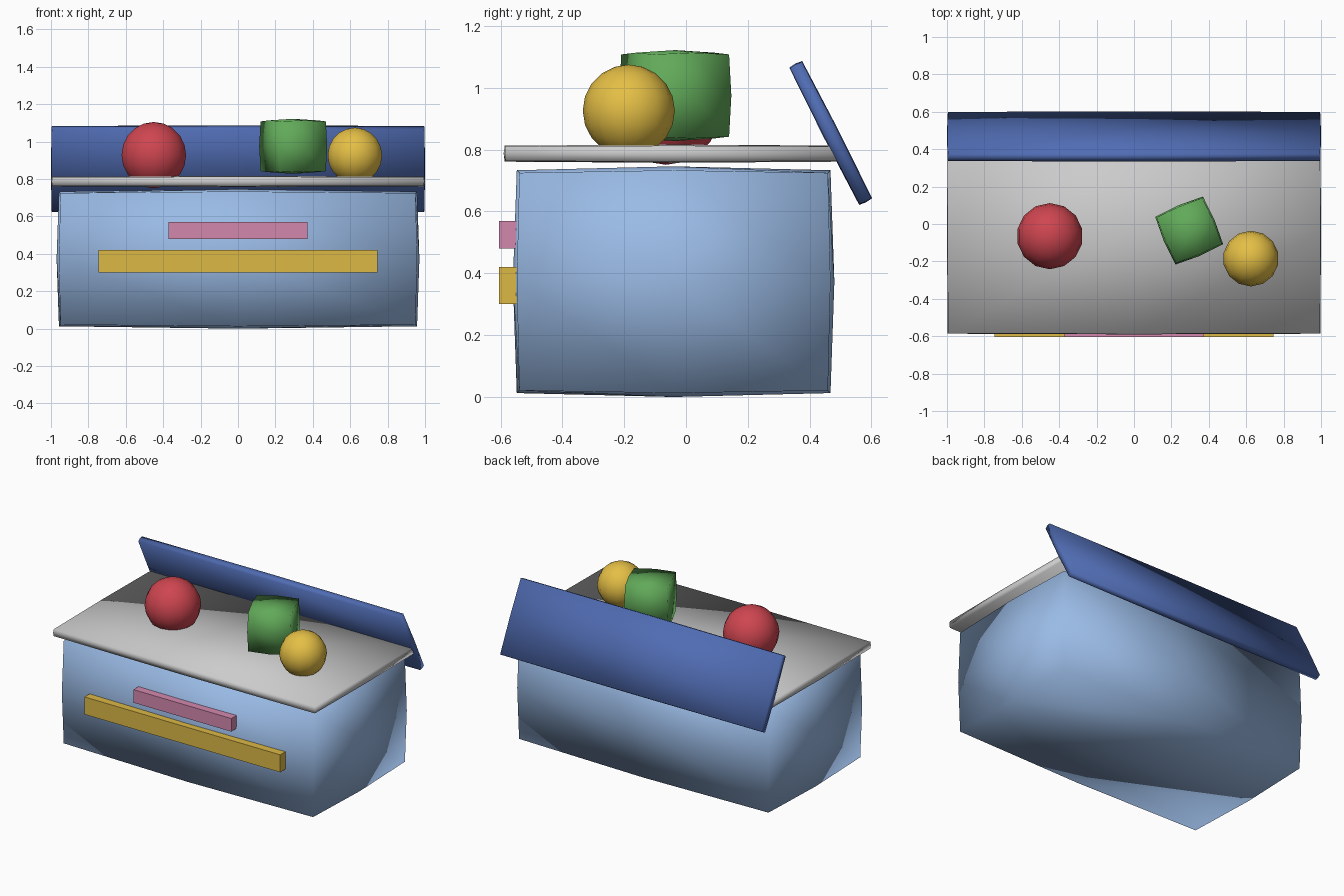
import bpy, bmesh, math

if "Cube" in bpy.data.objects:
    bpy.data.objects.remove(bpy.data.objects["Cube"])


def finish(name, bm, loc, color, rot=(0, 0, 0), smooth=True):
    me = bpy.data.meshes.new(name)
    bmesh.ops.recalc_face_normals(bm, faces=bm.faces)
    bm.to_mesh(me)
    bm.free()
    for p in me.polygons:
        p.use_smooth = smooth
    ob = bpy.data.objects.new(name, me)
    ob.location, ob.rotation_euler = loc, rot
    bpy.context.collection.objects.link(ob)
    if color:
        mat = bpy.data.materials.new(name + "_paint")
        mat.diffuse_color = (*color, 1)
        mat.use_nodes = True
        mat.node_tree.nodes["Principled BSDF"].inputs["Base Color"].default_value = mat.diffuse_color
        me.materials.append(mat)
    return ob


def puffed_box(name, loc, half, inset, color=None, rot=(0, 0, 0)):
    """Box whose edges and corners are pulled in a little, so each face bulges."""
    bm = bmesh.new()
    bmesh.ops.create_cube(bm, size=2)
    bmesh.ops.subdivide_edges(bm, edges=bm.edges[:], cuts=1, use_grid_fill=True)
    for v in bm.verts:
        sides = sum(abs(c) > 0.5 for c in v.co)
        d = inset * (0, 0, 0.6, 1)[sides]
        v.co = [c * (h - d) for c, h in zip(v.co, half)]
    return finish(name, bm, loc, color, rot)


def ball(name, loc, radius, color):
    bm = bmesh.new()
    bmesh.ops.create_uvsphere(bm, u_segments=14, v_segments=10, radius=radius)
    return finish(name, bm, loc, color)


def bar(name, loc, size, color):
    bm = bmesh.new()
    bmesh.ops.create_cube(bm, size=1)
    bmesh.ops.scale(bm, vec=size, verts=bm.verts)
    return finish(name, bm, loc, color, smooth=False)


# Box body, pale rim slab and the open lid leaning at the back
puffed_box("chest_body", (0, -0.04, 0.373), (0.97, 0.52, 0.373), 0.021, (0.32, 0.49, 0.78))
puffed_box("top_slab", (0, -0.04, 0.787), (1.0, 0.55, 0.0295), 0.006)
puffed_box("open_lid", (0, 0.468, 0.854), (1.0, 0.0265, 0.252), 0.005,
           (0.08, 0.15, 0.45), (math.radians(27), 0, 0))

# Front trim
bar("front_stripe_wide", (0, -0.57, 0.36), (1.49, 0.07, 0.12), (0.72, 0.48, 0.06))
bar("front_stripe_short", (0, -0.57, 0.525), (0.745, 0.07, 0.09), (0.65, 0.25, 0.42))

# Toys on top
ball("red_ball", (-0.45, -0.065, 0.928), 0.177, (0.62, 0.06, 0.08))
ball("yellow_ball", (0.625, -0.185, 0.926), 0.149, (0.78, 0.52, 0.06))
puffed_box("green_block", (0.295, -0.035, 0.975), (0.147, 0.147, 0.147), 0.014,
           (0.12, 0.40, 0.10), (0, 0, math.radians(23)))
